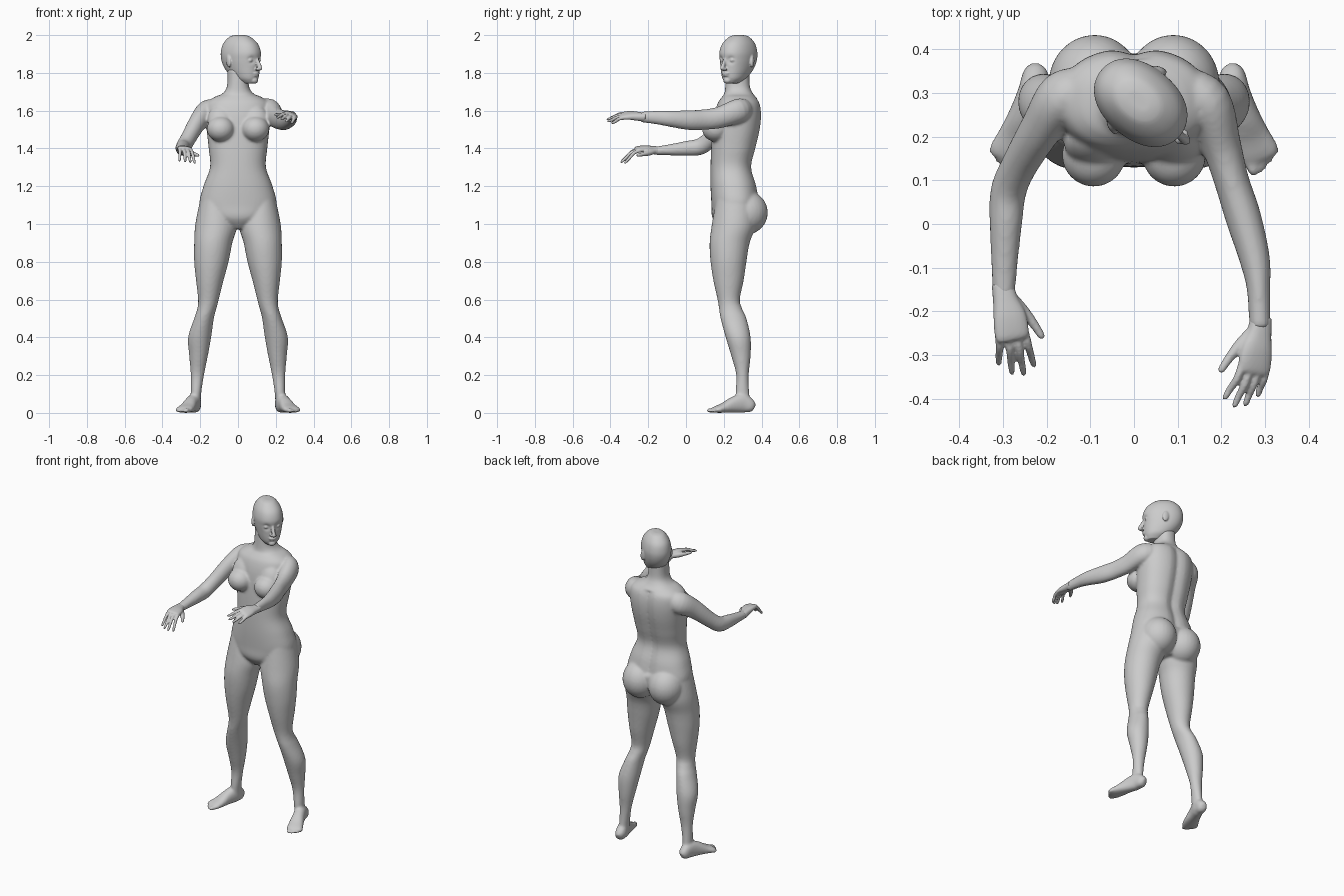
import bpy, bmesh, math
from mathutils import Vector, Matrix

UP = Vector((0, 0, 1))


def spline(rows, n):
    """Catmull-Rom resampling of rows of numbers."""
    out = []
    for i in range(len(rows) - 1):
        p0, p1, p2 = rows[max(i - 1, 0)], rows[i], rows[i + 1]
        p3 = rows[min(i + 2, len(rows) - 1)]
        for k in range(n):
            t = k / n
            out.append([0.5 * (2*b + (c - a)*t + (2*a - 5*b + 4*c - d)*t*t + (3*b - a - 3*c + d)*t**3)
                        for a, b, c, d in zip(p0, p1, p2, p3)])
    return out + [list(rows[-1])]


def loft(bm, rows, side=(1, 0, 0), flat=False, power=2.0, seg=28, n=5):
    """Rows are x, y, z, radius along side, radius across; flat keeps rings horizontal."""
    pts = spline(rows, n)
    rings = []
    for i, (x, y, z, ra, rb) in enumerate(pts):
        a = Vector(side).normalized()
        if flat:
            t = UP
        else:
            t = (Vector(pts[min(i + 1, len(pts) - 1)][:3]) - Vector(pts[max(i - 1, 0)][:3])).normalized()
            a = (a - t * a.dot(t)).normalized()
        b = t.cross(a)
        ring = []
        for k in range(seg):
            c, s = math.cos(2*math.pi*k/seg), math.sin(2*math.pi*k/seg)
            u = math.copysign(abs(c) ** (2/power), c) * max(ra, .002)
            w = math.copysign(abs(s) ** (2/power), s) * max(rb, .002)
            ring.append(bm.verts.new(Vector((x, y, z)) + a*u + b*w))
        rings.append(ring)
    for r, q in zip(rings, rings[1:]):
        for k in range(seg):
            bm.faces.new((r[k], r[(k+1) % seg], q[(k+1) % seg], q[k]))
    bm.faces.new(rings[0][::-1])
    bm.faces.new(rings[-1])


def blob(bm, loc, radii, rot=Matrix()):
    m = Matrix.Translation(loc) @ rot @ Matrix.Diagonal((*radii, 1))
    bmesh.ops.create_uvsphere(bm, u_segments=28, v_segments=18, radius=1, matrix=m)


def finish(bm, name, voxel, smooth):
    bmesh.ops.recalc_face_normals(bm, faces=bm.faces)
    me = bpy.data.meshes.new(name)
    bm.to_mesh(me)
    bm.free()
    ob = bpy.data.objects.new(name, me)
    bpy.context.collection.objects.link(ob)
    r = ob.modifiers.new("fuse", 'REMESH')
    r.mode, r.voxel_size, r.use_smooth_shade = 'VOXEL', voxel, True
    s = ob.modifiers.new("soften", 'SMOOTH')
    s.factor, s.iterations = 0.5, smooth


def box_rows(table, sx=1):
    """z, x0, x1, y0, y1 extents to loft rows."""
    return [(sx*(a + b)/2, (c + d)/2, z, (b - a)/2, (d - c)/2) for z, a, b, c, d in table]


# Torso and neck
body = bmesh.new()
torso = [(.975, .04, .18, .33), (1.03, .15, .14, .375), (1.1, .203, .135, .39), (1.2, .183, .13, .376),
         (1.3, .148, .13, .35), (1.4, .155, .133, .372), (1.5, .166, .14, .395), (1.58, .172, .15, .402),
         (1.64, .165, .168, .393), (1.672, .125, .19, .37), (1.69, .083, .203, .355),
         (1.73, .058, .208, .338), (1.82, .055, .212, .335)]
loft(body, box_rows([(z, -w, w, a, b) for z, w, a, b in torso]), flat=True, power=2.3, seg=48)
# Spine groove
for v in body.verts:
    if v.co.y > .28 and 1.12 < v.co.z < 1.66:
        v.co.y -= .016 * math.exp(-(v.co.x / .03) ** 2)

# Legs, feet, chest and seat, both sides
leg = [(1.13, .04, .20, .16, .36), (1.0, .006, .226, .137, .37), (.9, .03, .232, .125, .337),
       (.8, .05, .232, .13, .32), (.7, .077, .222, .145, .305), (.6, .102, .211, .167, .285),
       (.55, .115, .216, .175, .298), (.5, .128, .232, .183, .32), (.4, .142, .264, .21, .342),
       (.3, .16, .258, .24, .342), (.2, .18, .25, .266, .332), (.1, .195, .25, .262, .335),
       (.03, .197, .25, .27, .345)]
foot = [(.220, .361, .028, .014, .018), (.224, .345, .035, .029, .034), (.232, .30, .05, .034, .05),
        (.25, .25, .042, .036, .042), (.268, .20, .027, .043, .027), (.285, .162, .018, .047, .018),
        (.292, .145, .013, .042, .012)]
for s in (-1, 1):
    loft(body, box_rows(leg, s), flat=True, seg=32)
    loft(body, [(s*x, *r) for x, *r in foot], side=(.94, s*.33, 0), power=2.3)
    for i in range(5):
        t, r = i / 4, .013 - .004 * min(i, 1) - .0005 * i
        bx, by, tx, ty = .262 + .056*t, .15 + .04*t, .275 + .05*t, .114 + .055*t*t
        loft(body, [(s*bx, by, .014, r, r), (s*(bx+tx)/2, (by+ty)/2, .013, r, r),
                    (s*tx, ty, r, r*.8, r*.7), (s*(tx+.001), ty - .004, r, r*.3, r*.3)], seg=12)
    blob(body, (s*.092, .158, 1.503), (.073, .073, .067))
    blob(body, (s*.092, .185, 1.55), (.068, .048, .085), Matrix.Rotation(-.35, 4, 'X'))
    blob(body, (s*.09, .32, 1.06), (.106, .113, .115))

# Arms: one lowered, one level
arm_low = [(-.11, .31, 1.60, .05, .055), (-.165, .29, 1.592, .056, .066), (-.212, .22, 1.54, .047, .055),
           (-.262, .135, 1.455, .041, .045), (-.287, .075, 1.41, .041, .044), (-.293, 0, 1.40, .037, .039),
           (-.296, -.08, 1.393, .031, .03), (-.298, -.17, 1.387, .025, .021)]
arm_high = [(.11, .31, 1.60, .05, .055), (.168, .28, 1.60, .053, .064), (.20, .18, 1.565, .045, .057),
            (.223, .10, 1.553, .04, .054), (.25, .015, 1.55, .041, .052), (.276, -.08, 1.557, .035, .043),
            (.285, -.15, 1.563, .027, .036), (.288, -.24, 1.567, .024, .028)]
for arm in (arm_low, arm_high):
    loft(body, arm)
finish(body, "body", .0075, 5)


# Hands
def hand(name, wrist, fwd, thumb, droop):
    bm = bmesh.new()
    f = Vector(fwd).normalized()
    x = Vector(thumb)
    x = (x - f * x.dot(f)).normalized()
    up = x.cross(f)
    if up.z < 0:
        up = -up

    def put(rows, **kw):
        loft(bm, [(*(Vector(wrist) + x*a + f*b + up*c), u, w) for a, b, c, u, w in rows], side=x, **kw)
    put([(0, -.02, 0, .024, .021), (0, .02, .003, .029, .021), (.002, .06, .008, .038, .018),
         (0, .10, .008, .039, .013), (0, .112, .005, .034, .008)], power=2.4)
    for i, length in enumerate((.082, .093, .09, .068)):
        a = .029 - .0195 * i
        e = a * 1.35 + .008
        b = .1 - .004 * abs(i - 1)
        put([(a, b - .02, .008, .009, .01), (a + (e-a)*.3, b + length*.35, .008 - droop*.25, .009, .0095),
             (a + (e-a)*.7, b + length*.72, -droop*.65, .0082, .0085),
             (e, b + length*.97, -droop, .0065, .0065), (e, b + length, -droop, .003, .003)], seg=14)
    put([(.012, .015, 0, .016, .015), (.036, .05, -.007, .0145, .015), (.057, .085, -.012, .0105, .011),
         (.07, .115, -.016, .008, .008), (.072, .121, -.017, .003, .003)], seg=14)
    finish(bm, name, .004, 2)


hand("lowered_hand", (-.298, -.155, 1.388), (.18, -.98, .02), (1, 0, -.15), .06)
hand("level_hand", (.288, -.232, 1.567), (-.16, -.98, 0), (-1, 0, .4), .022)

# Head, turned towards +x
head = bmesh.new()
F, S, O = Vector((.77, -.64, 0)).normalized(), Vector((.64, .77, 0)).normalized(), Vector((.018, .275, 0))
turn = Matrix((S, -F, UP)).transposed().to_4x4()


def face(f, s, z):
    return O + F*f + S*s + UP*z


skull = [(2.0, .02, -.04, .018), (1.99, .052, -.072, .045), (1.955, .094, -.107, .071),
         (1.91, .113, -.12, .083), (1.87, .111, -.117, .082), (1.83, .107, -.1, .075),
         (1.795, .105, -.07, .065), (1.768, .1, -.035, .053), (1.745, .088, .01, .03)]
loft(head, [(*face((a + b)/2, 0, z), w, (a - b)/2) for z, a, b, w in skull],
     side=S, flat=True, power=2.15, seg=64, n=6)
# Eye sockets
for v in head.verts:
    for s in (-1, 1):
        d = (v.co - face(.102, s*.034, 1.868)).length
        v.co -= F * .014 * math.exp(-(d / .017) ** 2)
for s in (-1, 1):
    blob(head, face(.086, s*.034, 1.867), (.016, .016, .012), turn)
    blob(head, face(.118, s*.01, 1.82), (.009, .011, .007), turn)
    blob(head, face(-.02, s*.083, 1.862), (.009, .02, .034),
         turn @ Matrix.Rotation(s*.4, 4, 'Z') @ Matrix.Rotation(-.2, 4, 'X'))
# Nose, lips and chin
loft(head, [(*face(.1, 0, 1.885), .008, .01), (*face(.112, 0, 1.86), .009, .012),
            (*face(.125, 0, 1.835), .011, .013), (*face(.13, 0, 1.822), .011, .012),
            (*face(.122, 0, 1.812), .006, .006)], side=S, flat=True, seg=16)
blob(head, face(.104, 0, 1.797), (.024, .012, .006), turn)
blob(head, face(.102, 0, 1.787), (.02, .012, .006), turn)
blob(head, face(.09, 0, 1.76), (.022, .018, .017), turn)
finish(head, "head", .0045, 3)
